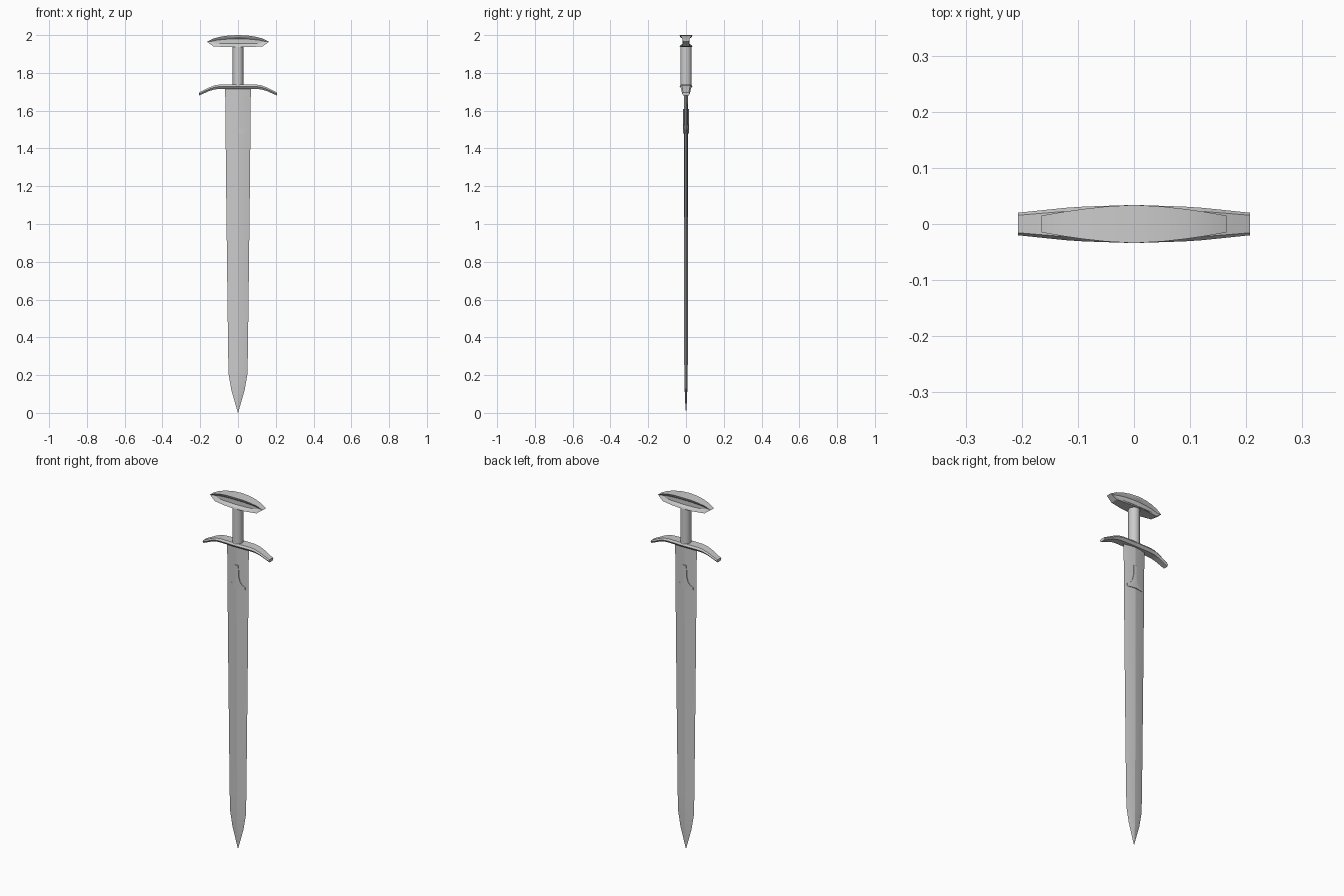
import bpy, bmesh, math

if "Cube" in bpy.data.objects:
    bpy.data.objects.remove(bpy.data.objects["Cube"])


def finish(name, bm, angle=25):
    bmesh.ops.remove_doubles(bm, verts=bm.verts, dist=0.00005)
    bmesh.ops.recalc_face_normals(bm, faces=bm.faces)
    mesh = bpy.data.meshes.new(name)
    bm.to_mesh(mesh)
    bm.free()
    ob = bpy.data.objects.new(name, mesh)
    bpy.context.collection.objects.link(ob)
    bpy.context.view_layer.objects.active = ob
    ob.select_set(True)
    bpy.ops.object.shade_smooth_by_angle(angle=math.radians(angle))
    ob.select_set(False)
    return ob


def loft(bm, rings, caps=True):
    loops = [[bm.verts.new(p) for p in ring] for ring in rings]
    n = len(loops[0])
    for a, b in zip(loops, loops[1:]):
        for i in range(n):
            j = (i + 1) % n
            bm.faces.new((a[i], a[j], b[j], b[i]))
    if caps:
        bm.faces.new(loops[0])
        bm.faces.new(loops[-1])
    return loops


def mirror_profile(half):
    # half runs from the lower centre, round +x, to the upper centre
    return half + [(-x, z) for x, z in reversed(half) if x > 0]


# Blade: faceted ridge section tapering to a rounded point
bm = bmesh.new()
stations = [(1.725, .068, .012), (1.2, .063, .011), (.7, .057, .010),
            (.3, .052, .0095), (.2, .049, .009), (.12, .035, .007),
            (.05, .015, .004), (0, .0004, .0004)]
rings = []
for z, w, t in stations:
    quarter = [(w, 0), (.55 * w, .62 * t), (0, t)]
    half = quarter + [(-x, y) for x, y in reversed(quarter[:2])]
    ring = half + [(x, -y) for x, y in reversed(half[1:-1])]
    rings.append([(x, y, z) for x, y in ring])
loft(bm, rings)
finish("blade", bm, 12)

# Flared collar lying over the blade ridge, on both faces
bm = bmesh.new()
rings = []
for z, w in [(1.478, .050), (1.495, .048), (1.503, .032), (1.52, .020),
             (1.55, .013), (1.61, .011)]:
    t = .0165 - .2 * w
    rings.append([(w, -t, z), (w, t, z), (0, .0165, z),
                  (-w, t, z), (-w, -t, z), (0, -.0165, z)])
loft(bm, rings)
finish("blade_collar", bm)

# Cross guard: chamfered section swept along a drooping path
bm = bmesh.new()
half = [(0, 1.739, 1.715, .034), (.09, 1.739, 1.715, .031),
        (.12, 1.735, 1.713, .029), (.15, 1.724, 1.705, .026),
        (.207, 1.696, 1.680, .020)]
path = [(-x, a, b, h) for x, a, b, h in reversed(half[1:])] + half
rings = []
for x, top, low, h in path:
    mid = low + (top - low) * .55
    side = [(.65 * h, low), (h, mid), (.78 * h, top)]
    rings.append([(x, y, z) for y, z in side + [(-y, z) for y, z in reversed(side)]])
loft(bm, rings)
finish("cross_guard", bm)

# Grip
bm = bmesh.new()
rings = [[(.029 * math.cos(i * math.tau / 16), .030 * math.sin(i * math.tau / 16), z)
          for i in range(16)] for z in (1.73, 1.945)]
loft(bm, rings)
finish("grip", bm, 30)

# Pommel: tea-cosy outline with sunken panels front and back
bm = bmesh.new()
outline = mirror_profile([(0, 1.936), (.065, 1.937), (.13, 1.940), (.165, 1.965),
                          (.13, 1.982), (.09, 1.992), (.05, 1.998), (0, 2.0)])


def rim_y(x):
    return .034 - .019 * (abs(x) / .165) ** 1.6


def inset(x, z):
    return x * .90, 1.967 + (z - 1.967) * .72


rings = []
for s in (-1, 1):
    rim = [(x, s * rim_y(x), z) for x, z in outline]
    lip = [(*inset(x, z), x) for x, z in outline]
    lip = [(x, s * (rim_y(x0) - .003), z) for x, z, x0 in lip]
    floor = [(x * .96, s * (.011 + (y * s - .012) * .4), 1.967 + (z - 1.967) * .55)
             for x, y, z in lip]
    rings.append([floor, lip, rim] if s < 0 else [rim, lip, floor])
loops = loft(bm, rings[0] + rings[1], caps=False)
# Close each panel with strips joining the lower and upper edges
n = len(outline)
for floor in (loops[0], loops[-1]):
    for k in (1, -1):
        for i in range(3):
            a, b = floor[(k * i) % n], floor[(k * (i + 1)) % n]
            c, d = floor[(k * (6 - i)) % n], floor[(k * (7 - i)) % n]
            bm.faces.new((a, b, c, d) if b is not c else (a, b, d))
finish("pommel", bm)
